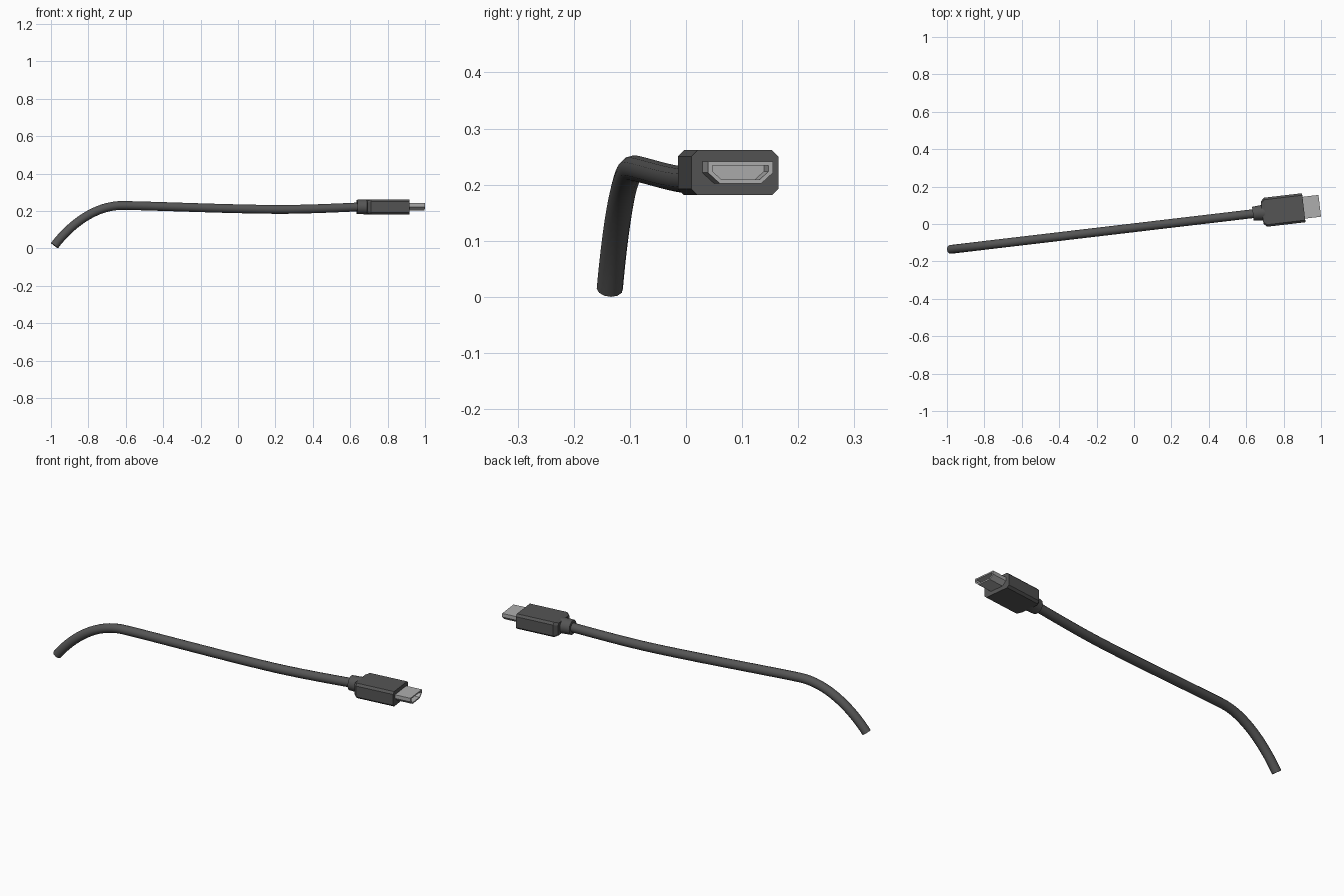
import bpy, bmesh, math
from mathutils import Matrix, Vector

if "Cube" in bpy.data.objects:
    bpy.data.objects.remove(bpy.data.objects["Cube"])

# All parts lie along one axis, turned slightly about z
AXIS = Matrix.Translation((0, -0.02, 0)) @ Matrix.Rotation(math.atan(0.118), 4, 'Z')
ZC = 0.2215


def material(name, v):
    m = bpy.data.materials.new(name)
    m.diffuse_color = (v, v, v, 1)
    m.use_nodes = True
    m.node_tree.nodes["Principled BSDF"].inputs["Base Color"].default_value = m.diffuse_color
    return m


DARK = material("dark_plastic", 0.09)
METAL = material("light_metal", 0.42)


def loft(name, sections, mat, smooth=False):
    """Skin a list of (u, [(y, z), ...]) sections and cap both ends."""
    bm = bmesh.new()
    rings = [[bm.verts.new(AXIS @ Vector((u, y, z + ZC))) for y, z in pts]
             for u, pts in sections]
    n = len(rings[0])
    for a, b in zip(rings, rings[1:]):
        for i in range(n):
            j = (i + 1) % n
            bm.faces.new((a[i], a[j], b[j], b[i]))
    bm.faces.new(rings[0])
    bm.faces.new(rings[-1])
    bmesh.ops.recalc_face_normals(bm, faces=bm.faces)
    me = bpy.data.meshes.new(name)
    bm.to_mesh(me)
    bm.free()
    me.materials.append(mat)
    ob = bpy.data.objects.new(name, me)
    bpy.context.collection.objects.link(ob)
    if smooth:
        smooth_object(ob)
    return ob


def smooth_object(ob):
    bpy.ops.object.select_all(action='DESELECT')
    ob.select_set(True)
    bpy.context.view_layer.objects.active = ob
    bpy.ops.object.shade_smooth_by_angle(angle=math.radians(35))


def chamfered(w, h, c):
    return [(w, h - c), (w - c, h), (c - w, h), (-w, h - c),
            (-w, c - h), (c - w, -h), (w - c, -h), (w, c - h)]


def ellipse(ry, rz, n=24):
    return [(ry * math.cos(2 * math.pi * i / n), rz * math.sin(2 * math.pi * i / n))
            for i in range(n)]


def dee(w, top, mid, bottom, wb):
    return [(w, top), (-w, top), (-w, mid), (-wb, bottom), (wb, bottom), (w, mid)]


# Cable: bezier tube with points as (position, left handle, right handle)
cu = bpy.data.curves.new("cable", 'CURVE')
cu.dimensions = '3D'
cu.bevel_depth = 0.0235
cu.bevel_resolution = 4
cu.resolution_u = 16
cu.use_fill_caps = True
cu.twist_mode = 'Z_UP'
sp = cu.splines.new('BEZIER')
knots = [((-0.988, 0.0145), (-1.03, -0.04), (-0.90, 0.130)),
         ((-0.62, 0.229), (-0.765, 0.231), (-0.48, 0.228)),
         ((0.22, 0.208), (-0.05, 0.209), (0.38, 0.208)),
         ((0.67, 0.222), (0.55, 0.217), (0.75, 0.225))]
sp.bezier_points.add(len(knots) - 1)
for bp, (co, left, right) in zip(sp.bezier_points, knots):
    bp.handle_left_type = bp.handle_right_type = 'FREE'
    bp.co, bp.handle_left, bp.handle_right = (
        AXIS @ Vector((p[0], 0, p[1])) for p in (co, left, right))
cu.materials.append(DARK)
cable = bpy.data.objects.new("cable", cu)
bpy.context.collection.objects.link(cable)
cable.select_set(True)
bpy.context.view_layer.objects.active = cable
bpy.ops.object.convert(target='MESH')
smooth_object(bpy.context.view_layer.objects.active)

# Strain relief collar
loft("strain_relief", [(0.64, ellipse(0.037, 0.038)), (0.68, ellipse(0.040, 0.0395)),
                       (0.71, ellipse(0.046, 0.0395))], DARK, True)

# Plug housing with chamfered edges and a tapered back
loft("plug_housing", [(0.690, chamfered(0.060, 0.033, 0.010)),
                      (0.708, chamfered(0.078, 0.040, 0.011)),
                      (0.914, chamfered(0.078, 0.040, 0.011))], DARK)

# Hollow metal plug shell
outer = dee(0.0585, 0.0195, 0.0, -0.0195, 0.037)
inner = dee(0.050, 0.0125, 0.002, -0.0125, 0.034)
loft("plug_shell", [(0.905, outer), (1.0, outer), (1.0, inner), (0.93, inner)], METAL)
